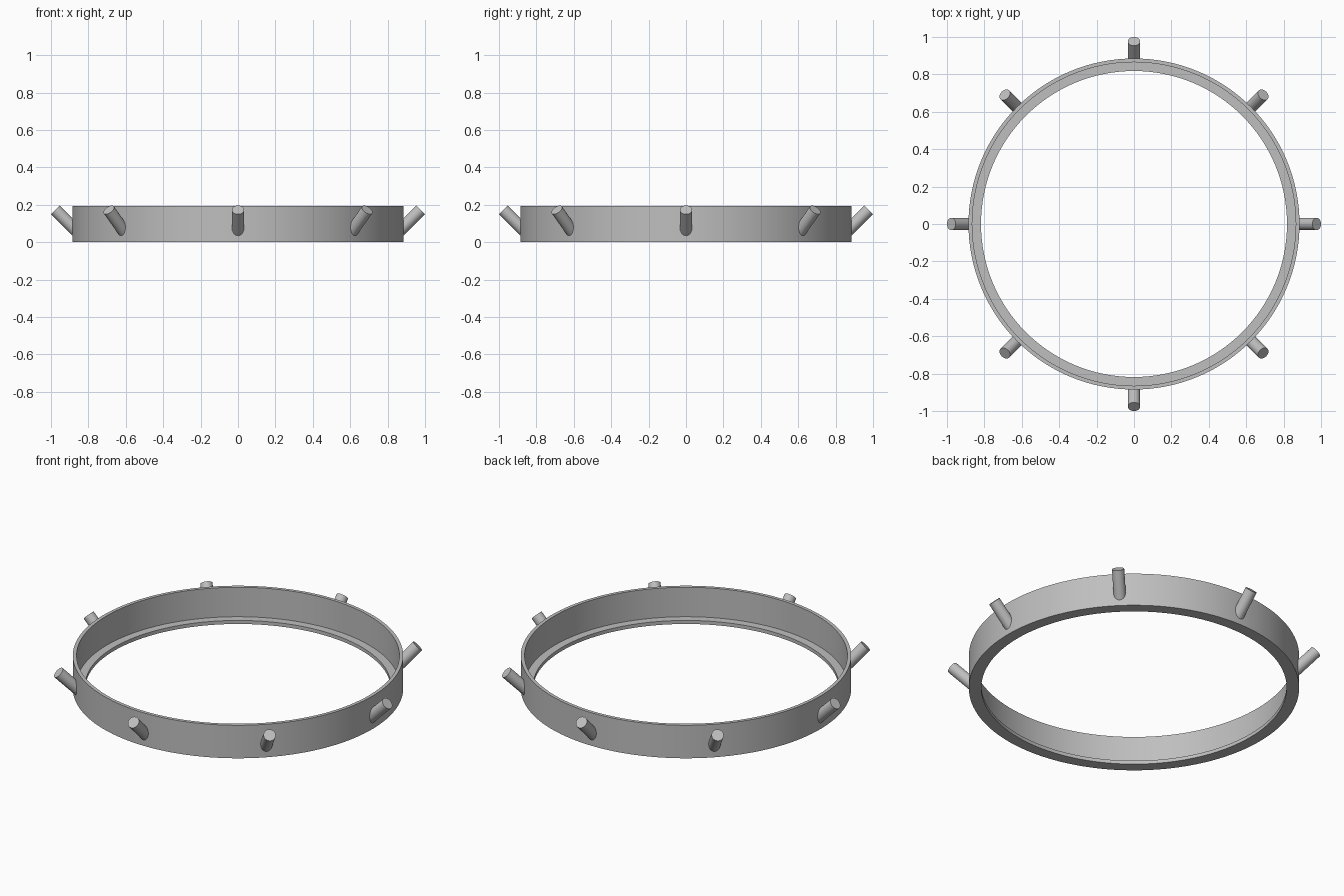
import bpy, bmesh, math
from mathutils import Vector, Matrix

cube = bpy.data.objects.get("Cube")
if cube:
    bpy.data.objects.remove(cube, do_unlink=True)

OUTER, WALL, LIP = 0.885, 0.865, 0.818    # ring radii
HEIGHT, LIP_TOP = 0.195, 0.021
PEG_RADIUS, PEG_COUNT = 0.033, 8

grey = bpy.data.materials.new("light grey")
grey.use_nodes = True
colour = (0.52, 0.52, 0.52, 1)
grey.diffuse_color = colour
grey.node_tree.nodes["Principled BSDF"].inputs["Base Color"].default_value = colour


def finish(name, bm):
    bmesh.ops.recalc_face_normals(bm, faces=bm.faces[:])
    mesh = bpy.data.meshes.new(name)
    bm.to_mesh(mesh)
    bm.free()
    mesh.materials.append(grey)
    obj = bpy.data.objects.new(name, mesh)
    bpy.context.collection.objects.link(obj)
    bpy.ops.object.select_all(action="DESELECT")
    obj.select_set(True)
    bpy.context.view_layer.objects.active = obj
    bpy.ops.object.shade_smooth_by_angle(angle=math.radians(30))
    return obj


# Ring: thin wall with an inward lip at the bottom, as a lathed profile
profile = [(LIP, 0), (OUTER, 0), (OUTER, HEIGHT), (WALL, HEIGHT),
           (WALL, LIP_TOP), (LIP, LIP_TOP)]
bm = bmesh.new()
verts = [bm.verts.new((r, 0, z)) for r, z in profile]
edges = [bm.edges.new((a, b)) for a, b in zip(verts, verts[1:] + verts[:1])]
bmesh.ops.spin(bm, geom=verts + edges, cent=(0, 0, 0), axis=(0, 0, 1),
               angle=math.tau, steps=128, use_merge=True)
bmesh.ops.remove_doubles(bm, verts=bm.verts[:], dist=1e-5)
finish("ring", bm)

# Pegs: leaning out at 45 degrees, root trimmed inside the wall
axis = Vector((1, 0, 1)).normalized()
tip = Vector((1 - PEG_RADIUS * axis.x, 0, 0.173))
root_x = (OUTER + WALL) / 2
for i in range(PEG_COUNT):
    bm = bmesh.new()
    bmesh.ops.create_cone(bm, cap_ends=True, segments=32, radius1=PEG_RADIUS,
                          radius2=PEG_RADIUS, depth=0.1)
    place = Matrix.Translation(tip - axis * 0.05) @ Matrix.Rotation(math.pi / 4, 4, "Y")
    root = [v for v in bm.verts if v.co.z < 0]
    bm.transform(place)
    for v in root:
        v.co += axis * ((root_x - v.co.x) / axis.x)
    bm.transform(Matrix.Rotation(i * math.tau / PEG_COUNT, 4, "Z"))
    finish(f"peg_{i + 1}", bm)
